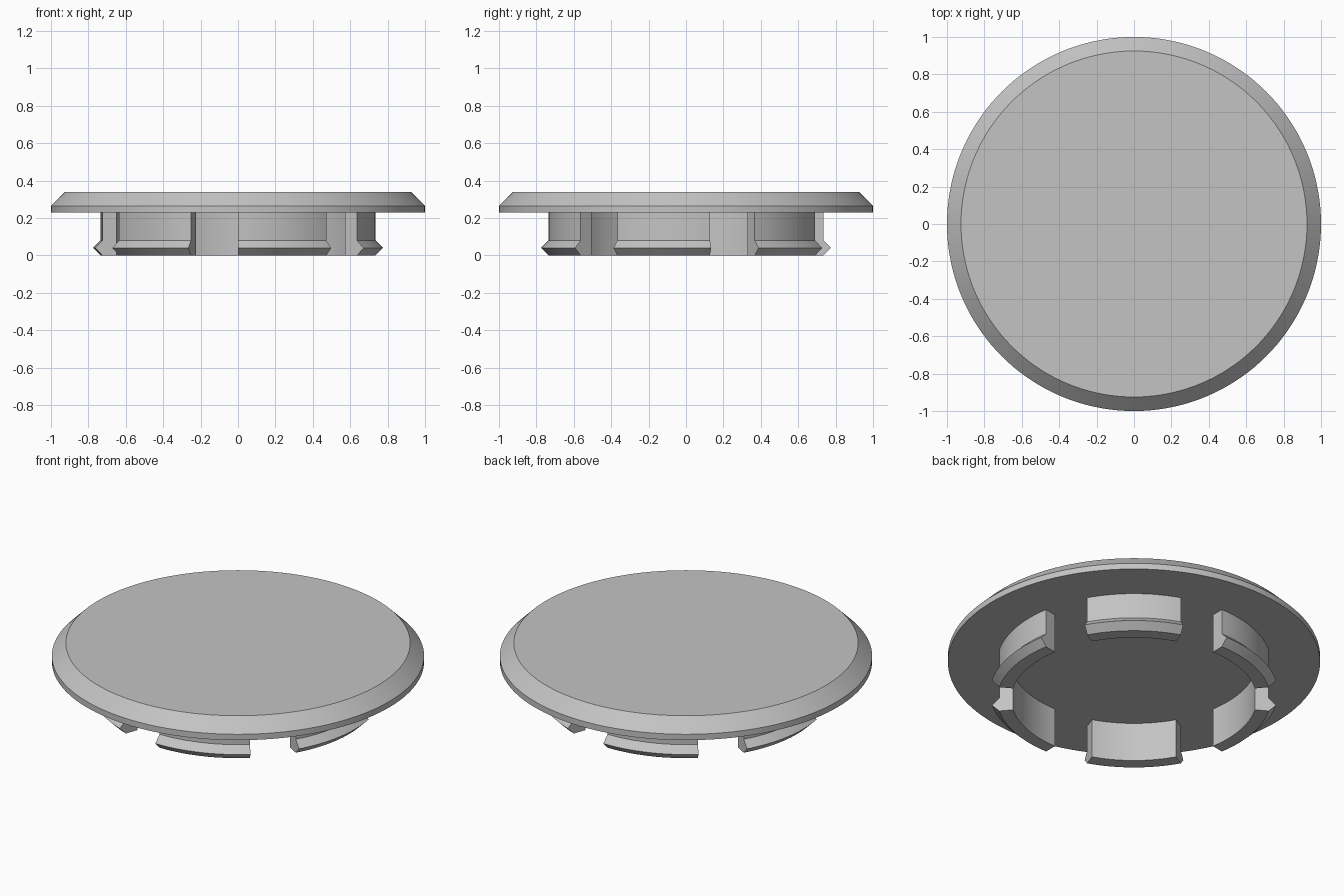
import bpy, bmesh
from math import sin, cos, radians, tau

cube = bpy.data.objects.get("Cube")
if cube:
    bpy.data.objects.remove(cube)

# One grey plastic for every part
grey = bpy.data.materials.new("grey_plastic")
grey.use_nodes = True
COLOUR = (0.55, 0.55, 0.55, 1)
grey.diffuse_color = COLOUR
grey.node_tree.nodes["Principled BSDF"].inputs["Base Color"].default_value = COLOUR


def sweep(name, profile, start, angle, steps):
    """Sweep a closed (radius, z) profile around z; cap the ends of a partial arc."""
    bm = bmesh.new()
    full = angle >= tau
    rings = []
    for i in range(steps if full else steps + 1):
        a = start + angle * i / steps
        rings.append([bm.verts.new((r * cos(a), r * sin(a), z)) for r, z in profile])
    n = len(profile)
    for i in range(steps):
        a, b = rings[i], rings[(i + 1) % len(rings)]
        # a full turn is left open along the axis and closed by flat discs
        for j in range(n - 1 if full else n):
            k = (j + 1) % n
            bm.faces.new((a[j], b[j], b[k], a[k]))
    if full:
        bm.faces.new([ring[0] for ring in rings])
        bm.faces.new([ring[-1] for ring in rings])
    else:
        bm.faces.new(rings[0])
        bm.faces.new(rings[-1])
    bmesh.ops.recalc_face_normals(bm, faces=bm.faces)
    mesh = bpy.data.meshes.new(name)
    bm.to_mesh(mesh)
    bm.free()
    mesh.materials.append(grey)
    obj = bpy.data.objects.new(name, mesh)
    bpy.context.collection.objects.link(obj)
    bpy.ops.object.select_all(action="DESELECT")
    obj.select_set(True)
    bpy.context.view_layer.objects.active = obj
    bpy.ops.object.shade_smooth_by_angle(angle=radians(25))
    return obj


# Round cap with a short vertical rim and a bevelled top edge
sweep("cap", [(1, 0.23), (1, 0.265), (0.925, 0.34)], 0, tau, 144)

# Six snap clips with a pointed outer lip
clip_profile = [(0.66, 0), (0.735, 0), (0.775, 0.04), (0.735, 0.08),
                (0.735, 0.232), (0.66, 0.232)]
for i in range(6):
    sweep(f"snap_clip_{i + 1}", clip_profile, radians(30 + 60 * i), radians(40), 16)
